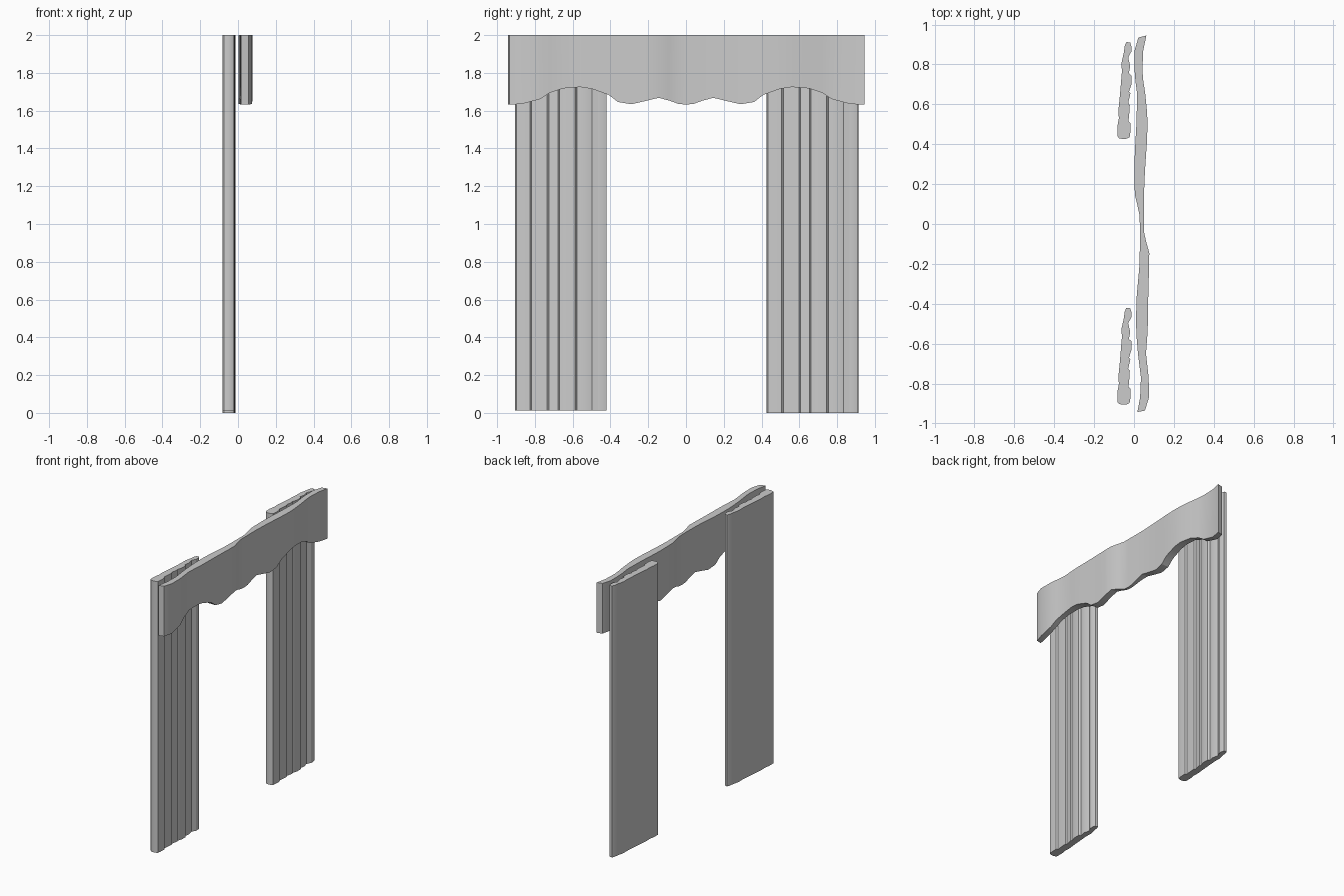
import bpy, bmesh, math

cube = bpy.data.objects.get("Cube")
if cube:
    bpy.data.objects.remove(cube)

# One grey cloth colour
cloth = bpy.data.materials.new("grey cloth")
cloth.use_nodes = True
GREY = (0.6, 0.6, 0.6, 1)
cloth.diffuse_color = GREY
cloth.node_tree.nodes["Principled BSDF"].inputs["Base Color"].default_value = GREY


def interp(points, y):
    """Height of a polyline of (y, value) points at y."""
    for (y0, v0), (y1, v1) in zip(points, points[1:]):
        if y <= y1:
            return v0 + (v1 - v0) * max(0, y - y0) / (y1 - y0)
    return points[-1][1]


def extrude_outline(name, outline, bottom, top):
    """Upright cloth from an (x, y) outline; bottom gives z for each y."""
    bm = bmesh.new()
    low = [bm.verts.new((x, y, bottom(y))) for x, y in outline]
    high = [bm.verts.new((x, y, top)) for x, y in outline]
    n = len(outline)
    for i in range(n):
        j = (i + 1) % n
        bm.faces.new((low[i], low[j], high[j], high[i]))
    caps = [bm.faces.new(low), bm.faces.new(high)]
    bmesh.ops.triangulate(bm, faces=caps)
    bmesh.ops.recalc_face_normals(bm, faces=bm.faces)
    mesh = bpy.data.meshes.new(name)
    bm.to_mesh(mesh)
    bm.free()
    obj = bpy.data.objects.new(name, mesh)
    bpy.context.collection.objects.link(obj)
    mesh.materials.append(cloth)
    bpy.ops.object.select_all(action='DESELECT')
    obj.select_set(True)
    bpy.context.view_layer.objects.active = obj
    bpy.ops.object.shade_smooth_by_angle(angle=math.radians(25))
    return obj


# Curtain panels: folded side first, then the plainer side
folded = [(-.035, .428), (-.022, .435), (-.018, .46), (-.017, .505), (-.028, .515),
          (-.024, .55), (-.021, .597), (-.029, .606), (-.018, .655), (-.025, .662),
          (-.013, .70), (-.013, .745), (-.026, .755), (-.019, .79), (-.029, .835),
          (-.013, .865), (-.013, .89), (-.019, .91)]
plain = [(-.038, .912), (-.046, .895), (-.051, .86), (-.062, .81), (-.061, .76),
         (-.066, .70), (-.071, .64), (-.078, .57), (-.076, .53), (-.083, .49),
         (-.083, .44), (-.075, .43), (-.055, .426)]
panel = folded + plain
extrude_outline("back_curtain", panel, lambda y: 0, 1.988)
extrude_outline("front_curtain", [(x, y - 1.332) for x, y in panel],
                lambda y: .012, 2)

# Valance: two wavy sides (y, x) and a scalloped hem mirrored about the middle
inner = [(-.943, .017), (-.88, .03), (-.78, .036), (-.65, .02), (-.53, .01),
         (-.38, .012), (-.2, .028), (-.05, .03), (.05, .028), (.15, .003), (.32, .002),
         (.5, .012), (.65, .016), (.75, .003), (.87, .003), (.935, .022)]
outer = [(-.935, .055), (-.87, .075), (-.8, .077), (-.65, .06), (-.53, .069),
         (-.33, .072), (-.15, .078), (-.05, .05), (.17, .05), (.3, .057), (.47, .069),
         (.6, .064), (.75, .042), (.85, .042), (.945, .062)]
hem = [(0, 1.632), (.04, 1.636), (.09, 1.654), (.145, 1.668), (.22, 1.65),
       (.29, 1.634), (.36, 1.646), (.41, 1.684), (.5, 1.716), (.56, 1.725),
       (.65, 1.718), (.72, 1.695), (.77, 1.662), (.87, 1.635), (.95, 1.632)]
stations = sorted({s * y for y, z in hem[:-1] for s in (-1, 1)})


def side(points):
    """Sample a side at its own points and at every hem point."""
    first, last = points[0][0], points[-1][0]
    ys = [first] + [y for y in stations if first < y < last] + [last]
    return [(interp(points, y), y) for y in ys]


extrude_outline("valance", side(inner) + side(outer)[::-1],
                lambda y: interp(hem, abs(y)), 2)
